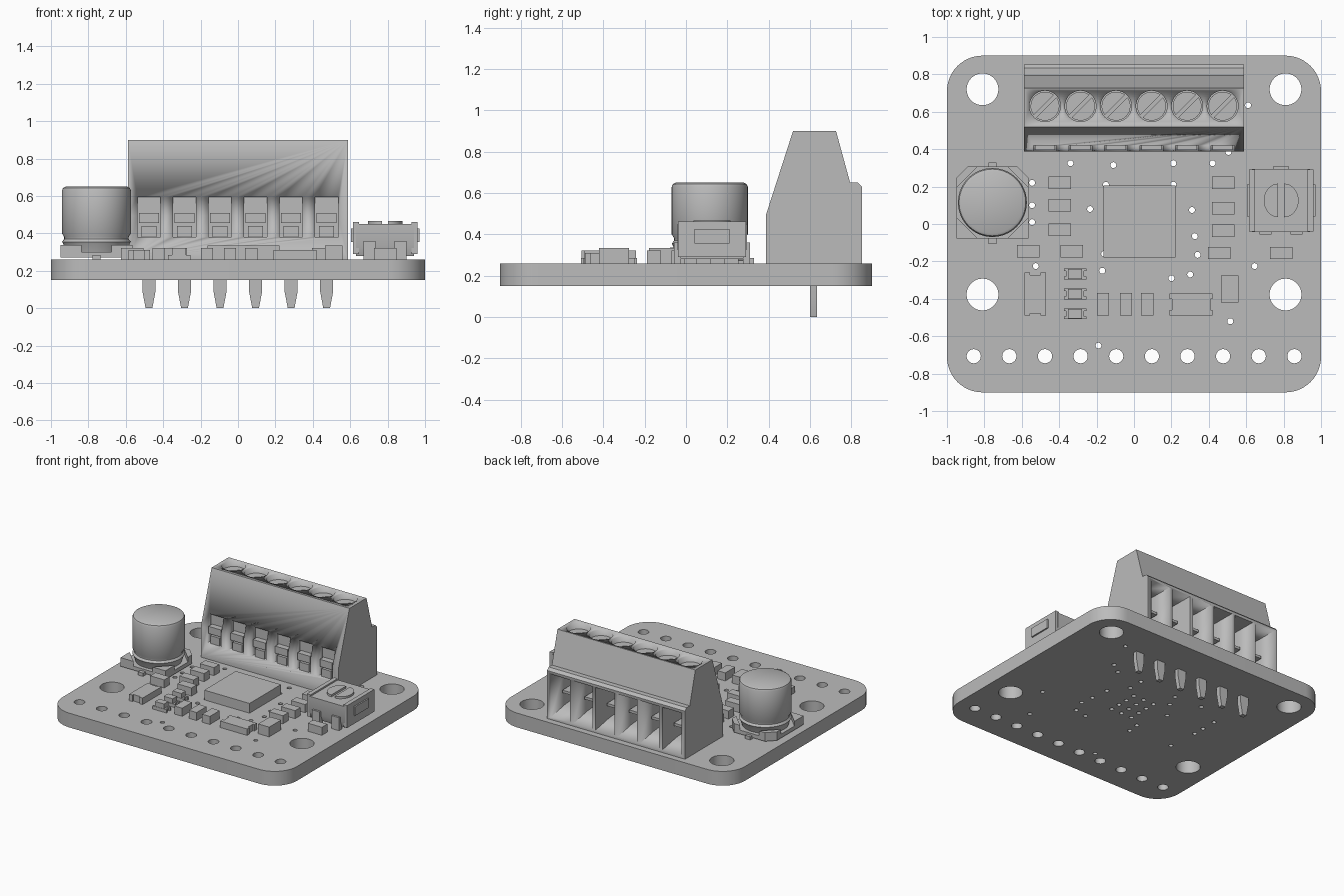
import bpy, bmesh, math
from mathutils import Vector

cube = bpy.data.objects.get("Cube")
if cube:
    bpy.data.objects.remove(cube, do_unlink=True)

grey = bpy.data.materials.new("plain grey")
grey.use_nodes = True
grey.diffuse_color = (0.5, 0.5, 0.5, 1)
grey.node_tree.nodes["Principled BSDF"].inputs["Base Color"].default_value = (0.5, 0.5, 0.5, 1)

TOP = 0.26                                            # upper face of the board
POLES = [-0.476 + 0.19 * i for i in range(6)]         # terminal positions


# --- helpers ---
def loft(bm, rings):
    loops = [[bm.verts.new(p) for p in ring] for ring in rings]
    faces = [bm.faces.new(loops[0]), bm.faces.new(loops[-1])]
    n = len(loops[0])
    for a, b in zip(loops, loops[1:]):
        for i in range(n):
            j = (i + 1) % n
            faces.append(bm.faces.new((a[i], a[j], b[j], b[i])))
    bmesh.ops.recalc_face_normals(bm, faces=faces)


def prism(bm, pts, lo, hi, axis="z"):
    place = {"x": lambda p, h: (h, p[0], p[1]),
             "y": lambda p, h: (p[0], h, p[1]),
             "z": lambda p, h: (p[0], p[1], h)}[axis]
    loft(bm, [[place(p, h) for p in pts] for h in (lo, hi)])


def rect(x0, x1, y0, y1):
    return [(x0, y0), (x1, y0), (x1, y1), (x0, y1)]


def box(bm, x0, x1, y0, y1, z0, z1):
    prism(bm, rect(x0, x1, y0, y1), z0, z1)


def circle(x, y, r, n=32):
    return [(x + r * math.cos(math.tau * i / n), y + r * math.sin(math.tau * i / n)) for i in range(n)]


def lathe(bm, x, y, profile, n=48):
    loft(bm, [[(px, py, z) for px, py in circle(x, y, r, n)] for r, z in profile])


def finish(name, bm):
    mesh = bpy.data.meshes.new(name)
    bm.to_mesh(mesh)
    bm.free()
    return add_object(name, mesh)


def add_object(name, mesh):
    mesh.materials.clear()
    mesh.materials.append(grey)
    ob = bpy.data.objects.new(name, mesh)
    bpy.context.collection.objects.link(ob)
    bpy.ops.object.select_all(action="DESELECT")
    ob.select_set(True)
    bpy.context.view_layer.objects.active = ob
    bpy.ops.object.shade_smooth_by_angle(angle=math.radians(35))
    return ob


# --- circuit board: rounded outline with drilled holes ---
outline = []
for k, (cx, cy) in enumerate([(0.81, 0.71), (-0.81, 0.71), (-0.81, -0.71), (0.81, -0.71)]):
    for i in range(13):
        a = math.pi / 2 * (k + i / 12)
        outline.append((cx + 0.19 * math.cos(a), cy + 0.19 * math.sin(a)))
splines = [outline]
splines += [circle(x, y, 0.085, 40) for x in (-0.81, 0.81) for y in (0.72, -0.377)]
splines += [circle(-0.857 + 0.1905 * i, -0.707, 0.038, 24) for i in range(10)]
vias = [(0.61, 0.635), (-0.34, 0.325), (-0.11, 0.315), (0.21, 0.325), (0.42, 0.325), (0.505, 0.385),
        (-0.545, 0.22), (-0.545, 0.1), (-0.545, 0.01), (-0.235, 0.08), (0.31, 0.075), (0.325, -0.065),
        (0.34, -0.165), (0.3, -0.27), (0.2, -0.29), (-0.525, -0.225), (-0.17, -0.25), (-0.16, -0.16),
        (0.645, -0.225), (0.515, -0.52), (-0.19, -0.65), (-0.15, 0.21), (0.21, 0.21)]
vias += [(-0.06 + 0.09 * i, -0.1 + 0.08 * j) for i in range(3) for j in range(4)]
splines += [circle(x, y, 0.016, 12) for x, y in vias]
curve = bpy.data.curves.new("board_outline", "CURVE")
curve.dimensions = "2D"
curve.fill_mode = "BOTH"
curve.extrude = 0.055
for pts in splines:
    s = curve.splines.new("POLY")
    s.points.add(len(pts) - 1)
    for p, (x, y) in zip(s.points, pts):
        p.co = (x, y, 0, 1)
    s.use_cyclic_u = True
temp = bpy.data.objects.new("board_outline", curve)
bpy.context.collection.objects.link(temp)
bpy.context.view_layer.update()
board_mesh = bpy.data.meshes.new_from_object(temp.evaluated_get(bpy.context.evaluated_depsgraph_get()))
bpy.data.objects.remove(temp, do_unlink=True)
for v in board_mesh.vertices:
    v.co.z += TOP - 0.055
bm = bmesh.new()
bm.from_mesh(board_mesh)
bmesh.ops.remove_doubles(bm, verts=bm.verts, dist=0.0001)
bmesh.ops.recalc_face_normals(bm, faces=bm.faces)
finish("circuit_board", bm)

# --- terminal block housing, with screw wells, wire entries and front slots cut out ---
bm = bmesh.new()
prism(bm, [(0.387, TOP), (0.387, 0.494), (0.518, 0.9), (0.726, 0.9), (0.794, 0.65),
           (0.833, 0.65), (0.852, 0.63), (0.852, TOP)], -0.588, 0.588, "x")
housing = finish("terminal_housing", bm)
bm = bmesh.new()
for x in POLES:
    prism(bm, circle(x, 0.63, 0.083), 0.82, 1)
    box(bm, x - 0.062, x + 0.062, 0.3, 0.44, 0.38, 0.595)
    loft(bm, [[(x + px, y, z) for px, z in rect(-w, w, lo, hi)]
              for y, w, lo, hi in ((0.87, 0.083, 0.275, 0.61), (0.7, 0.07, 0.32, 0.6), (0.56, 0.06, 0.34, 0.6))])
cutter = finish("housing_cutter", bm)
cutter.hide_render = True
mod = housing.modifiers.new("openings", "BOOLEAN")
mod.operation = "DIFFERENCE"
mod.solver = "EXACT"
mod.object = cutter
bpy.ops.object.select_all(action="DESELECT")
bpy.context.view_layer.objects.active = housing
housing.select_set(True)
bpy.ops.object.modifier_apply(modifier=mod.name)
bpy.data.objects.remove(cutter, do_unlink=True)

# --- terminal screws, clamps and pins ---
screws, clamps, pins = bmesh.new(), bmesh.new(), bmesh.new()
for x in POLES:
    # screw head made of two segments either side of a diagonal slot
    for side in (0, 1):
        start = math.pi / 4 + side * math.pi
        half = [(x + 0.077 * math.cos(start + a), 0.63 + 0.077 * math.sin(start + a))
                for a in [0.12 + (math.pi - 0.24) * i / 16 for i in range(17)]]
        prism(screws, half, 0.81, 0.86)
    lathe(screws, x, 0.63, [(0.03, 0.5), (0.03, 0.61)], 16)
    box(clamps, x - 0.062, x + 0.062, 0.56, 0.74, 0.43, 0.45)
    box(clamps, x - 0.053, x + 0.053, 0.395, 0.45, 0.455, 0.51)
    box(clamps, x - 0.04, x + 0.04, 0.4, 0.45, 0.38, 0.44)
    prism(pins, [(x - 0.035, 0.3), (x - 0.035, 0.09), (x - 0.018, 0), (x + 0.018, 0),
                 (x + 0.035, 0.09), (x + 0.035, 0.3)], 0.6, 0.634, "y")
finish("terminal_screws", screws)
finish("terminal_clamps", clamps)
finish("terminal_pins", pins)

# --- can capacitor ---
cx, cy = -0.757, 0.115
bm = bmesh.new()
lathe(bm, cx, cy, [(0.16, 0.29), (0.178, 0.345), (0.184, 0.355), (0.172, 0.37), (0.172, 0.38),
                   (0.184, 0.4), (0.184, 0.63), (0.178, 0.643), (0.165, 0.65)], 64)
finish("capacitor_can", bm)
bm = bmesh.new()
e, c = 0.192, 0.06
prism(bm, [(cx - e, cy - e), (cx + e, cy - e), (cx + e, cy + e - c), (cx + e - c, cy + e),
           (cx - e + c, cy + e), (cx - e, cy + e - c)], 0.27, 0.3)
for sx in (-1, 1):
    # upright corner posts around the can
    prism(bm, [(cx + sx * e, cy - e), (cx + sx * e, cy - 0.08), (cx + sx * 0.08, cy - e)], 0.3, 0.337)
    prism(bm, [(cx + sx * e, cy + 0.08), (cx + sx * e, cy + e - c),
               (cx + sx * (e - c), cy + e), (cx + sx * 0.08, cy + e)], 0.3, 0.337)
box(bm, cx - 0.022, cx + 0.022, cy - 0.222, cy + 0.215, TOP, 0.285)
finish("capacitor_base", bm)

# --- trimmer: body, end plates, legs and slotted dial ---
tx, ty = 0.787, 0.126
bm = bmesh.new()
prism(bm, [(ty - 0.15, 0.28), (ty + 0.15, 0.28), (ty + 0.168, 0.33), (ty + 0.168, 0.45),
           (ty - 0.168, 0.45), (ty - 0.168, 0.33)], tx - 0.155, tx + 0.155, "x")
for s in (-1, 1):
    x0, x1 = sorted((tx + s * 0.14, tx + s * 0.172))
    box(bm, x0, x1, ty - 0.165, ty + 0.165, 0.29, 0.462)
    x0, x1 = sorted((tx + s * 0.17, tx + s * 0.183))
    box(bm, x0, x1, ty - 0.085, ty + 0.085, 0.355, 0.425)
    lx = tx + s * 0.083
    box(bm, lx - 0.032, lx + 0.032, ty - 0.183, ty - 0.15, TOP, 0.36)
box(bm, tx - 0.04, tx + 0.04, ty + 0.15, ty + 0.183, TOP, 0.36)
finish("trimmer_body", bm)
bm = bmesh.new()
for s in (-1, 1):
    half = [(tx + s * (0.016 + 0.077 * math.cos(a)), ty + 0.09 * math.sin(a))
            for a in [math.pi * (i / 16 - 0.5) for i in range(17)]]
    prism(bm, half, 0.44, 0.466)
finish("trimmer_dial", bm)

# --- main chip ---
bm = bmesh.new()
box(bm, -0.163, 0.223, -0.178, 0.205, TOP, 0.335)
finish("main_chip", bm)

# --- small surface parts ---
flat = [(-0.396, 0.22), (-0.396, 0.1), (-0.396, -0.03), (0.476, 0.22), (0.476, 0.085), (0.476, -0.037),
        (0.455, -0.155), (-0.565, -0.145), (-0.332, -0.145), (0.787, -0.155)]
upright = [(-0.166, -0.43), (-0.043, -0.43), (0.07, -0.43)]
bm = bmesh.new()
for spots, hx, hy in ((flat, 0.06, 0.033), (upright, 0.033, 0.06)):
    for x, y in spots:
        box(bm, x - hx, x + hx, y - hy, y + hy, TOP, 0.322)
box(bm, 0.466, 0.56, -0.42, -0.275, TOP, 0.335)
finish("small_components", bm)


def notched(bm, x, y, length, width, z1, turned):
    # bar with a shallow scoop in both ends
    h, w = length / 2, width / 2
    pts = [(-h, -w), (h, -w), (h, -w / 2), (h - 0.012, -w / 2), (h - 0.012, w / 2), (h, w / 2),
           (h, w), (-h, w), (-h, w / 2), (-h + 0.012, w / 2), (-h + 0.012, -w / 2), (-h, -w / 2)]
    prism(bm, [(x + b, y + a) if turned else (x + a, y + b) for a, b in pts], TOP, z1)


bm = bmesh.new()
notched(bm, -0.528, -0.375, 0.23, 0.115, 0.31, True)
notched(bm, 0.305, -0.43, 0.23, 0.118, 0.31, False)
finish("notched_components", bm)

# --- indicator lights: notched base with a raised lens ---
bm = bmesh.new()
for y in (-0.267, -0.374, -0.48):
    notched(bm, -0.315, y, 0.12, 0.058, 0.285, False)
    box(bm, -0.353, -0.277, y - 0.026, y + 0.026, 0.285, 0.322)
finish("indicator_lights", bm)
